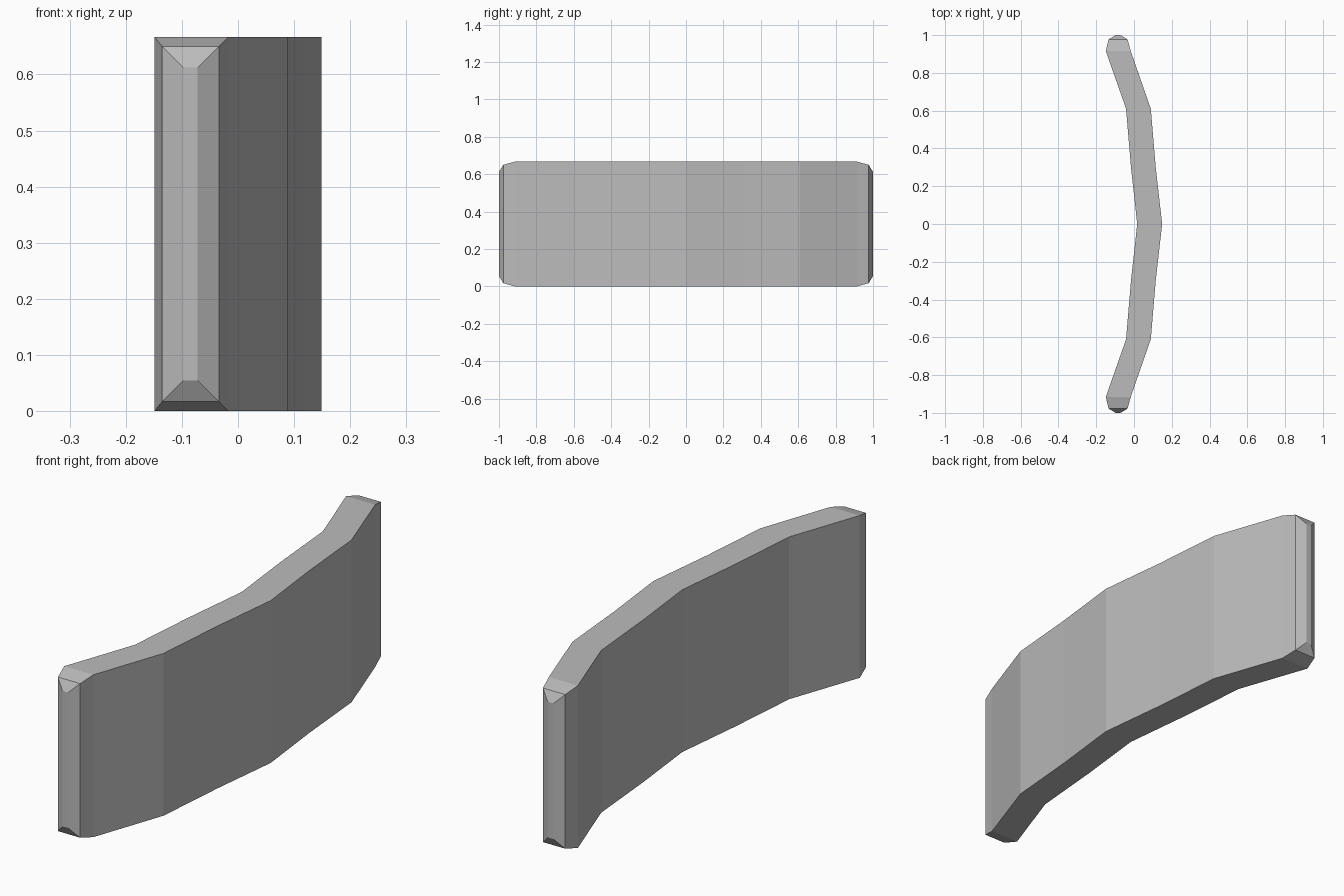
import bpy, bmesh

# Remove the default cube
cube = bpy.data.objects.get("Cube")
if cube:
    bpy.data.objects.remove(cube, do_unlink=True)

HEIGHT = 0.667

grey = bpy.data.materials.new("plain_grey")
grey.use_nodes = True
colour = (0.5, 0.5, 0.5, 1)
grey.diffuse_color = colour
grey.node_tree.nodes["Principled BSDF"].inputs["Base Color"].default_value = colour

# Half of the bent panel: distance from centre, near x, far x, inset in height
half = [
    (0.0, 0.017, 0.149, 0.0),
    (0.3, -0.016, 0.115, 0.0),
    (0.61, -0.042, 0.089, 0.0),
    (0.915, -0.149, -0.017, 0.0),
    (0.977, -0.135, -0.034, 0.017),
    (1.0, -0.097, -0.072, 0.055),
]
sections = [(-y, a, b, i) for y, a, b, i in reversed(half[1:])] + half

# Loft rectangular sections along y and cap the chamfered ends
bm = bmesh.new()
rings = []
for y, a, b, inset in sections:
    low, high = inset, HEIGHT - inset
    corners = ((a, low), (b, low), (b, high), (a, high))
    rings.append([bm.verts.new((x, y, z)) for x, z in corners])
for r, s in zip(rings, rings[1:]):
    for k in range(4):
        n = (k + 1) % 4
        bm.faces.new((r[k], r[n], s[n], s[k]))
bm.faces.new(rings[0])
bm.faces.new(rings[-1])
bmesh.ops.recalc_face_normals(bm, faces=bm.faces)

mesh = bpy.data.meshes.new("curved_panel")
bm.to_mesh(mesh)
bm.free()
mesh.materials.append(grey)
panel = bpy.data.objects.new("curved_panel", mesh)
bpy.context.collection.objects.link(panel)
